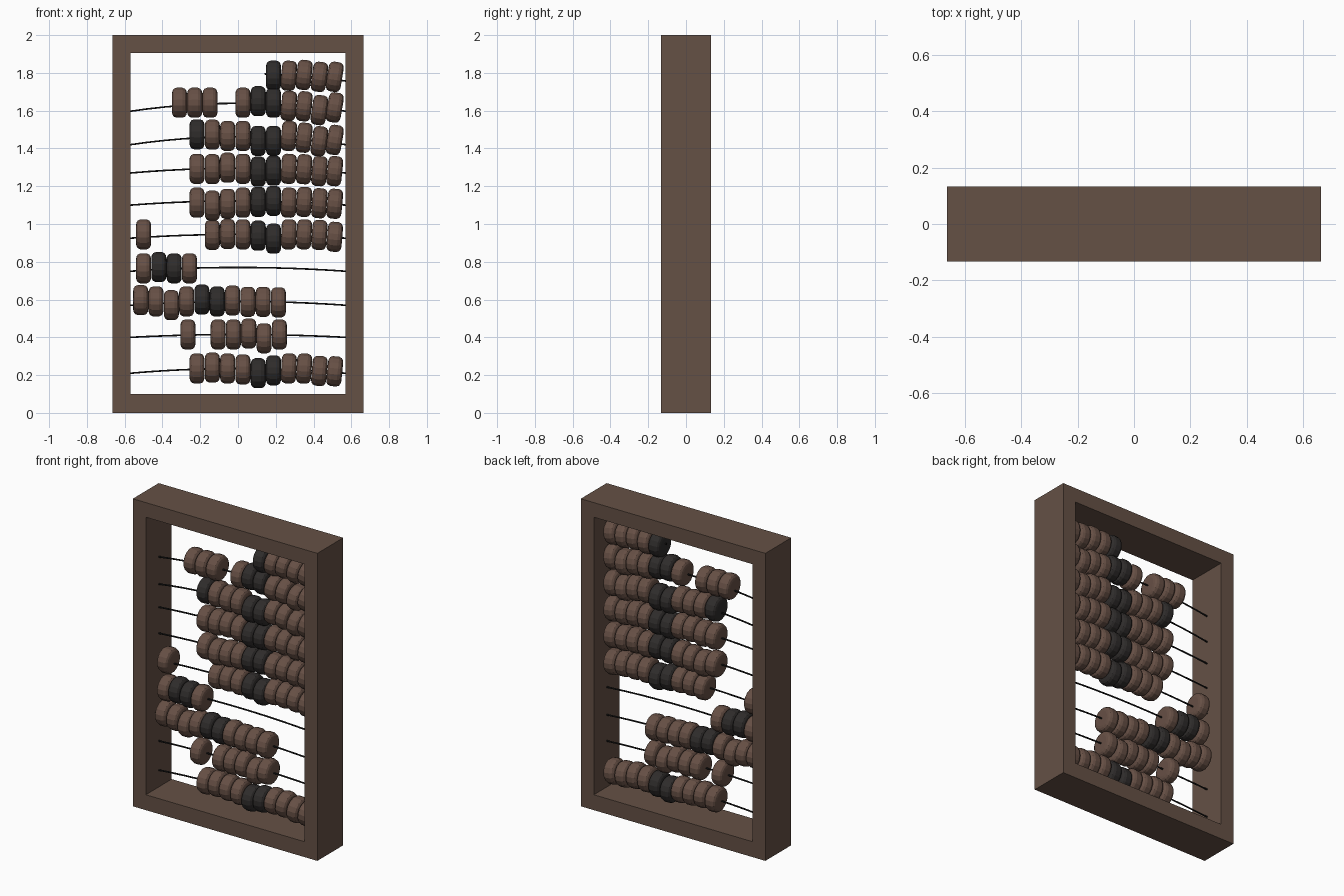
import bpy, bmesh, math

if "Cube" in bpy.data.objects:
    bpy.data.objects.remove(bpy.data.objects["Cube"])

def material(name, rgb):
    m = bpy.data.materials.new(name)
    m.diffuse_color = (*rgb, 1)
    m.use_nodes = True
    m.node_tree.nodes["Principled BSDF"].inputs["Base Color"].default_value = m.diffuse_color
    return m

WOOD = material("brown_wood", (0.13, 0.082, 0.06))
BROWN = material("brown_bead", (0.135, 0.08, 0.06))
DARK = material("dark_bead", (0.028, 0.025, 0.024))
METAL = material("dark_wire", (0.01, 0.01, 0.01))

def add(name, data):
    ob = bpy.data.objects.new(name, data)
    bpy.context.collection.objects.link(ob)
    return ob

def mesh_from(bm, name, mat):
    bmesh.ops.recalc_face_normals(bm, faces=bm.faces)
    me = bpy.data.meshes.new(name)
    bm.to_mesh(me)
    bm.free()
    me.materials.append(mat)
    return me

# Rectangular frame: one picture-frame ring with a constant section
D = 0.133
OUT, INN = (0.664, 0.0, 2.0), (0.57, 0.1, 1.905)
bm = bmesh.new()
loops = []
for (w, lo, hi), y in ((OUT, -D), (OUT, D), (INN, D), (INN, -D)):
    loops.append([bm.verts.new((x, y, z))
                  for x, z in ((-w, lo), (w, lo), (w, hi), (-w, hi))])
for i in range(4):
    a, b = loops[i], loops[(i + 1) % 4]
    for k in range(4):
        n = (k + 1) % 4
        bm.faces.new((a[k], a[n], b[n], b[k]))
add("frame", mesh_from(bm, "frame", WOOD))

# Bead: rounded disc turned around the x axis
def bead_mesh(name, mat, sides=16):
    half = [(0.040, 0.050), (0.037, 0.064), (0.030, 0.075), (0.016, 0.081)]
    profile = [(-x, r) for x, r in half] + [(x, r) for x, r in reversed(half)]
    bm = bmesh.new()
    rings = [[bm.verts.new((x, r * math.cos(t), r * math.sin(t)))
              for t in (2 * math.pi * (k + 0.5) / sides for k in range(sides))]
             for x, r in profile]
    for a, b in zip(rings, rings[1:]):
        for k in range(sides):
            n = (k + 1) % sides
            bm.faces.new((a[k], a[n], b[n], b[k]))
    bm.faces.new(rings[0])
    bm.faces.new(rings[-1])
    return mesh_from(bm, name, mat)

BEADS = {"b": bead_mesh("brown_bead", BROWN), "d": bead_mesh("dark_bead", DARK)}
STEP = 0.081

# Rows from the bottom: wire end height, bow, wire start x,
# groups of (first bead x, colours, height offsets in hundredths from end height)
FULL = "bbbbddbbbb"
ROWS = [
    (0.21, 0.025, -0.58, [(-0.217, FULL, (2.5, 3, 2.5, 2, 0, 1.5, 2.5, 2.5, 1.2, 1))]),
    (0.40, 0.015, -0.58, [(-0.265, "b", (1.5,)), (-0.105, "bbbbb", (1.5, 1.5, 2, -.5, 1.5))]),
    (0.57, 0.02, -0.58, [(-0.515, "bbbbddbbbb", (2.7, 2, 0, 2, 3, 2, 2.5, 1.8, 1.8, 1.5))]),
    (0.75, 0.02, -0.58, [(-0.5, "bddb", (1.5, 2.2, 1.5, 1.5))]),
    (0.925, 0.02, -0.58, [(-0.5, "b", (2,)), (-0.136, FULL[1:], (1.7, 2.2, 2, 1.3, -.3, 2, 2, 1.7, .7))]),
    (1.10, 0.022, -0.58, [(-0.217, FULL, (1.3, -.3, .7, 1.3, 1.7, 2.2, 1.3, 1.7, 1, .7))]),
    (1.27, 0.025, -0.58, [(-0.217, FULL, (2.2, 2, 2.8, 2.2, .7, 1.2, 2.2, 2, 1, 1))]),
    (1.42, 0.042, -0.58, [(-0.217, "d" + FULL[1:], (5.5, 5.3, 4.6, 4.6, 2, 2, 4.6, 3.7, 1.8, 2.5))]),
    (1.597, 0.042, -0.58, [(-0.31, "bbb", (4.5, 4.5, 4.5)),
                           (0.026, FULL[3:], (4.5, 5.3, 4.5, 2.8, 2.6, 0.6, 2))]),
    (1.757, 0.04, 0.14, [(0.188, FULL[5:], (2.8, 2.8, 3.2, 2.2, 2.2))]),
]

for i, (end, bow, start, groups) in enumerate(ROWS, 1):
    # Bowed wire
    cu = bpy.data.curves.new(f"wire_{i}", "CURVE")
    cu.dimensions = "3D"
    cu.bevel_depth = 0.005
    cu.bevel_resolution = 1
    cu.use_fill_caps = True
    cu.materials.append(METAL)
    sp = cu.splines.new("POLY")
    n = 13
    sp.points.add(n - 1)
    for k, p in enumerate(sp.points):
        x = start + (0.58 - start) * k / (n - 1)
        p.co = (x, 0, end + bow * (1 - (x / 0.57) ** 2), 1)
    add(f"wire_{i}", cu)
    # Beads, leaning with the slope of the wire
    for x0, colours, offsets in groups:
        for k, (c, dz) in enumerate(zip(colours, offsets)):
            x = x0 + STEP * k
            ob = add(f"bead_row_{i}", BEADS[c])
            ob.location = (x, 0, end + dz / 100)
            lean = 2.6 * bow * x / 0.57 ** 2 if x > 0.25 else 0
            ob.rotation_euler.y = math.atan(lean)
